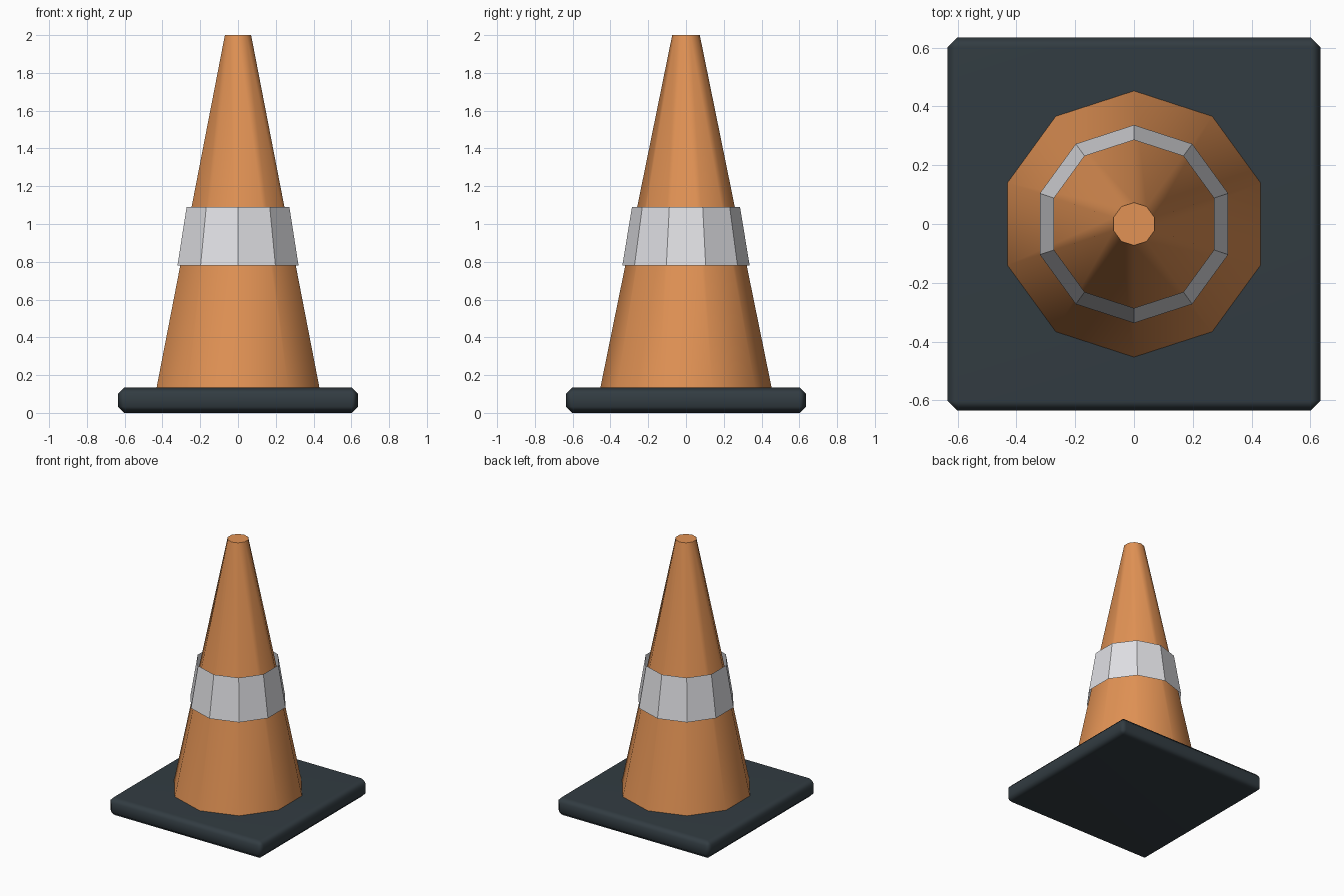
import bpy
import math

SIDES = 10
BASE_WIDTH, BASE_HEIGHT, CHAMFER = 1.27, 0.135, 0.033

default_cube = bpy.data.objects.get("Cube")
if default_cube:
    bpy.data.objects.remove(default_cube, do_unlink=True)


def make_material(name, rgb):
    mat = bpy.data.materials.new(name)
    mat.use_nodes = True
    colour = (*rgb, 1.0)
    mat.diffuse_color = colour
    mat.node_tree.nodes["Principled BSDF"].inputs["Base Color"].default_value = colour
    return mat


def finish(name, mat):
    obj = bpy.context.object
    obj.name = obj.data.name = name
    obj.data.materials.append(mat)
    return obj


def tapered_tube(name, mat, z_low, z_high, r_low, r_high, fill):
    bpy.ops.mesh.primitive_cone_add(
        vertices=SIDES, radius1=r_low, radius2=r_high, depth=z_high - z_low,
        end_fill_type=fill, location=(0, 0, (z_low + z_high) / 2))
    return finish(name, mat)


orange = make_material("orange plastic", (0.76, 0.29, 0.09))
white = make_material("reflective white", (0.74, 0.74, 0.77))
dark = make_material("dark rubber", (0.032, 0.045, 0.054))

# Square rubber base with softened chamfers
bpy.ops.mesh.primitive_cube_add(size=1, location=(0, 0, BASE_HEIGHT / 2))
base = finish("base", dark)
base.scale = (BASE_WIDTH, BASE_WIDTH, BASE_HEIGHT)
bpy.ops.object.transform_apply(location=False, rotation=False, scale=True)
bevel = base.modifiers.new("Chamfer", "BEVEL")
bevel.width = CHAMFER
bevel.segments = 1
bpy.ops.object.shade_smooth()
base.modifiers.new("Flat faces", "WEIGHTED_NORMAL")

# Smooth-sided cone, sunk slightly into the base, with a flat tip
tapered_tube("cone", orange, BASE_HEIGHT - 0.02, 2.0, 0.457, 0.073, "NGON")
bpy.ops.object.shade_smooth_by_angle(angle=math.radians(45))

# Open faceted sleeve around the cone
tapered_tube("reflective_band", white, 0.78, 1.09, 0.337, 0.286, "NOTHING")
